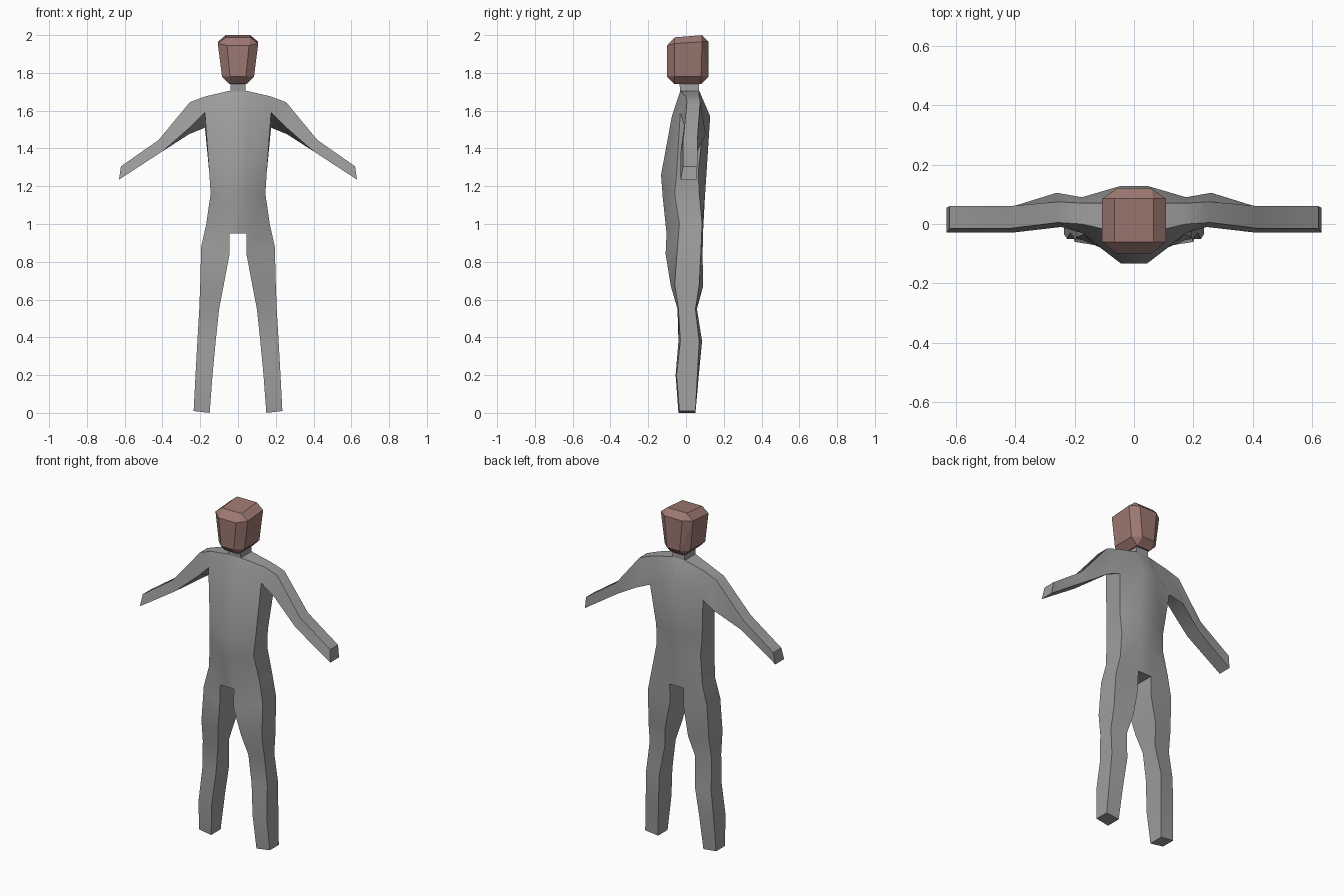
import bpy, bmesh, math

if "Cube" in bpy.data.objects:
    bpy.data.objects.remove(bpy.data.objects["Cube"])


def material(name, rgb):
    m = bpy.data.materials.new(name)
    m.diffuse_color = (*rgb, 1)
    m.use_nodes = True
    m.node_tree.nodes["Principled BSDF"].inputs["Base Color"].default_value = m.diffuse_color
    return m


def make_object(name, bm, mat):
    bmesh.ops.recalc_face_normals(bm, faces=bm.faces)
    me = bpy.data.meshes.new(name)
    bm.to_mesh(me)
    bm.free()
    ob = bpy.data.objects.new(name, me)
    bpy.context.collection.objects.link(ob)
    me.materials.append(mat)
    return ob


def add_ring(bm, pts):
    return [bm.verts.new(p) for p in pts]


def strip(bm, a, b, sides):
    """Bridge the listed sides of two rings."""
    n = len(a)
    for i in sides:
        j = (i + 1) % n
        bm.faces.new((a[i], a[j], b[j], b[i]))


suit = material("suit grey", (0.34, 0.34, 0.34))
skin = material("head brown", (0.34, 0.19, 0.165))

# Body, right half: rings of outer (x, z front, z back, y front, y back)
# and inner (x, z, y front, y back), from neck base down to the foot
rings = [
    ((.175, 1.675, 1.675, .00, .07), (.045, 1.705, -.03, .07)),
    ((.175, 1.59, 1.51, -.03, .09), (.045, 1.57, -.075, .128)),
    ((.152, 1.27, 1.27, -.05, .065), (.045, 1.26, -.132, .108)),
    ((.145, 1.16, 1.16, -.06, .07), (.045, 1.14, -.123, .10)),
    ((.168, 1.00, 1.00, -.035, .085), (.045, .95, -.103, .09)),
    ((.195, .88, .88, -.045, .08), (.045, .84, -.108, .088)),
    ((.20, .68, .68, -.06, .07), (.077, .67, -.08, .09)),
    ((.205, .55, .55, -.04, .05), (.10, .55, -.045, .058)),
    ((.215, .38, .38, -.03, .07), (.118, .38, -.04, .085)),
    ((.225, .20, .20, -.05, .06), (.135, .20, -.055, .068)),
    ((.235, .01, .01, -.035, .05), (.15, .00, -.04, .05)),
]
CROTCH = 4
bm = bmesh.new()
loops, centres = [], []
for (xo, zf, zb, yf, yb), (xi, zi, gf, gb) in rings:
    # outer front, inner front, inner back, outer back
    loops.append(add_ring(bm, [(xo, yf, zf), (xi, gf, zi), (xi, gb, zi), (xo, yb, zb)]))
    if len(loops) <= CROTCH + 1:
        centres.append(add_ring(bm, [(0, gf, zi), (0, gb, zi)]))
for k in range(len(loops) - 1):
    a, b = loops[k], loops[k + 1]
    sides = [0, 2]
    if k > 0:
        sides.append(3)      # outer side, left open for the arm at the shoulder
    if k >= CROTCH:
        sides.append(1)      # inner leg
    else:                    # middle of the chest and back
        c, d = centres[k], centres[k + 1]
        bm.faces.new((a[1], c[0], d[0], b[1]))
        bm.faces.new((a[2], c[1], d[1], b[2]))
    strip(bm, a, b, sides)
bm.faces.new(loops[-1])
bm.faces.new(loops[0])
for k in (0, CROTCH):        # shoulder top and crotch
    bm.faces.new((loops[k][1], loops[k][2], centres[k][1], centres[k][0]))

# Arm: four-sided loft growing from the shoulder opening
arm = [loops[0][0], loops[0][3], loops[1][3], loops[1][0]]
for pts in (
    [(.255, .005, 1.645), (.255, .075, 1.645), (.26, .105, 1.475), (.245, -.01, 1.52)],
    [(.42, -.015, 1.445), (.42, .06, 1.445), (.405, .06, 1.385), (.40, -.028, 1.385)],
    [(.62, -.015, 1.305), (.62, .06, 1.305), (.63, .055, 1.235), (.63, -.028, 1.235)],
):
    nxt = add_ring(bm, pts)
    strip(bm, arm, nxt, range(4))
    arm = nxt
bm.faces.new(arm)

# Mirror to the left half
geom = bm.verts[:] + bm.edges[:] + bm.faces[:]
bmesh.ops.mirror(bm, geom=geom, axis='X', merge_dist=0.001)
bmesh.ops.remove_doubles(bm, verts=bm.verts, dist=0.001)
body = make_object("body", bm, suit)
bpy.context.view_layer.objects.active = body
body.select_set(True)
bpy.ops.object.shade_smooth_by_angle(angle=math.radians(32))

# Neck
bm = bmesh.new()
lo = add_ring(bm, [(-.042, -.03, 1.69), (.042, -.03, 1.69), (.042, .07, 1.69), (-.042, .07, 1.69)])
hi = add_ring(bm, [(-.038, -.035, 1.75), (.038, -.035, 1.75), (.038, .07, 1.75), (-.038, .07, 1.75)])
strip(bm, lo, hi, range(4))
bm.faces.new(lo)
bm.faces.new(hi)
make_object("neck", bm, suit)

# Head: chamfered box, wider at the crown, top sloping to the front
bm = bmesh.new()
for s in (-1, 1):
    for x, y, z in (
        (.045, -.06, 1.74), (.045, .08, 1.74),
        (.042, -.10, 1.78), (.085, -.06, 1.78), (.085, .08, 1.78), (.042, .12, 1.78),
        (.058, -.10, 1.945), (.107, -.06, 1.955), (.107, .085, 1.965), (.058, .12, 1.965),
        (.065, -.06, 1.988), (.065, .085, 2.0),
    ):
        bm.verts.new((s * x, y, z))
bmesh.ops.convex_hull(bm, input=bm.verts)
bmesh.ops.dissolve_limit(bm, angle_limit=math.radians(5), verts=bm.verts, edges=bm.edges)
make_object("head", bm, skin)
